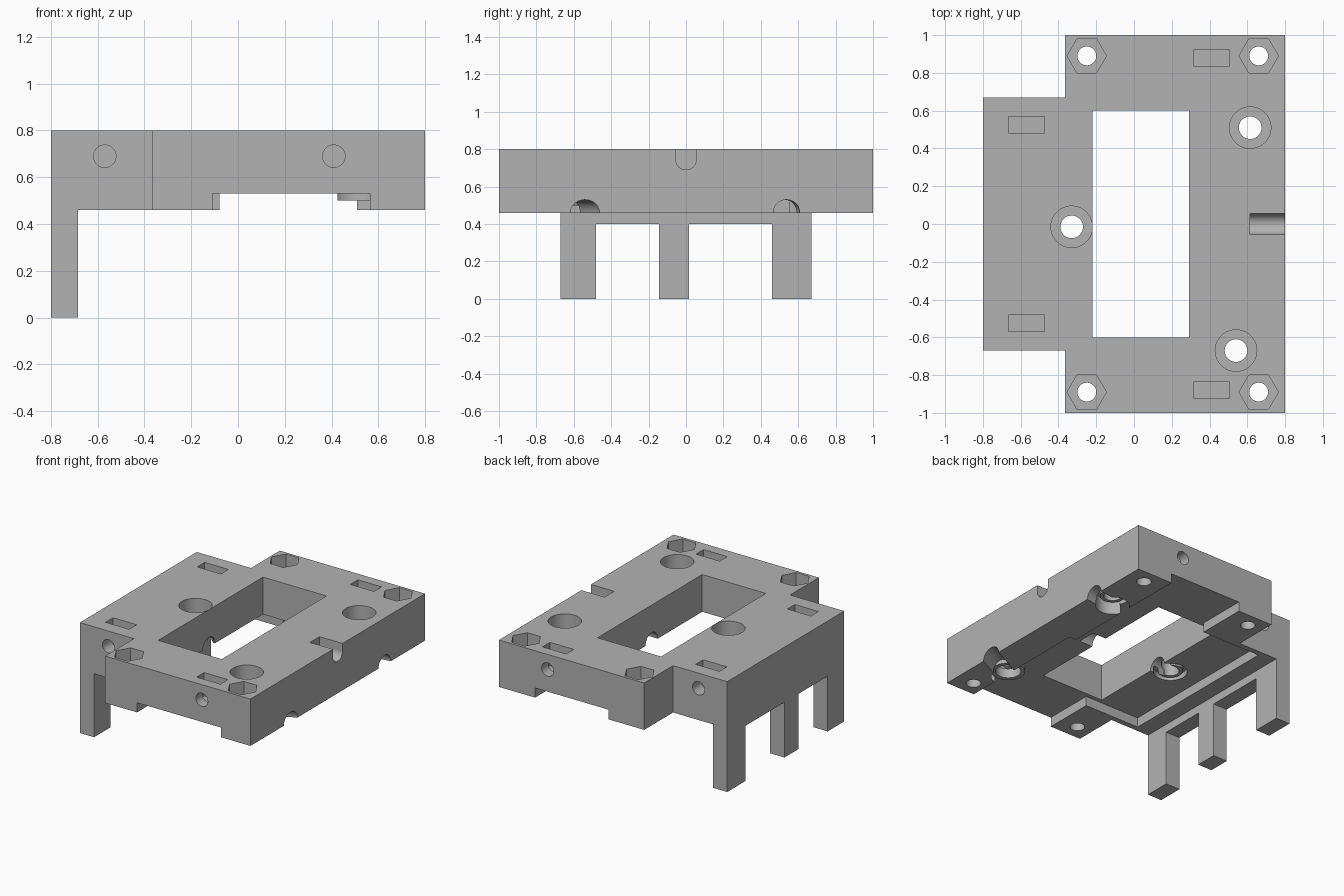
import bpy, bmesh, math
from mathutils import Vector, Matrix

old = bpy.data.objects.get("Cube")
if old:
    bpy.data.objects.remove(old, do_unlink=True)

grey = bpy.data.materials.new("plain grey")
grey.use_nodes = True
GREY = (0.45, 0.45, 0.45, 1)
grey.diffuse_color = GREY
grey.node_tree.nodes["Principled BSDF"].inputs["Base Color"].default_value = GREY

TOP, BASE, FLOOR = 0.80, 0.46, 0.53


def to_object(bm, name):
    mesh = bpy.data.meshes.new(name)
    bmesh.ops.recalc_face_normals(bm, faces=bm.faces)
    bm.to_mesh(mesh)
    bm.free()
    mesh.materials.append(grey)
    ob = bpy.data.objects.new(name, mesh)
    bpy.context.collection.objects.link(ob)
    return ob


def box(name, x, y, z):
    bm = bmesh.new()
    size = Vector((x[1] - x[0], y[1] - y[0], z[1] - z[0]))
    mid = Vector((sum(x) / 2, sum(y) / 2, sum(z) / 2))
    bmesh.ops.create_cube(bm, size=1, matrix=Matrix.Translation(mid) @ Matrix.Diagonal(size).to_4x4())
    return to_object(bm, name)


def rod(name, a, b, radius, sides=40):
    a, b = Vector(a), Vector(b)
    bm = bmesh.new()
    turn = (b - a).to_track_quat('Z', 'Y').to_matrix().to_4x4()
    bmesh.ops.create_cone(bm, cap_ends=True, segments=sides, radius1=radius, radius2=radius,
                          depth=(b - a).length, matrix=Matrix.Translation((a + b) / 2) @ turn)
    return to_object(bm, name)


def hexagon(name, x, y, z0, z1, radius):
    # corners point along x
    ob = rod(name, (0, 0, z0), (0, 0, z1), radius, 6)
    first = ob.data.vertices[0].co
    ob.data.transform(Matrix.Rotation(-math.atan2(first.y, first.x), 4, 'Z'))
    ob.data.transform(Matrix.Translation((x, y, 0)))
    return ob


def combine(target, tool, operation='DIFFERENCE'):
    mod = target.modifiers.new("cut", 'BOOLEAN')
    mod.operation, mod.solver, mod.object = operation, 'EXACT', tool
    bpy.context.view_layer.update()
    graph = bpy.context.evaluated_depsgraph_get()
    mesh = bpy.data.meshes.new_from_object(target.evaluated_get(graph))
    target.modifiers.remove(mod)
    target.data = mesh
    bpy.data.objects.remove(tool, do_unlink=True)


# Main plate with the side extension
body = box("mount_plate", (-0.365, 0.8), (-1, 1), (BASE, TOP))
combine(body, box("side_extension", (-0.8, -0.2), (-0.67, 0.67), (BASE, TOP)), 'UNION')

# Underside recess, open at the front and back edges
combine(body, box("recess", (-0.56, 0.51), (-0.63, 0.63), (0.3, FLOOR)))
combine(body, box("front_slot", (-0.11, 0.565), (-1.1, 0), (0.3, FLOOR)))
combine(body, box("back_slot", (-0.08, 0.51), (0, 1.1), (0.3, FLOOR)))

# Central window
combine(body, box("window", (-0.22, 0.29), (-0.6, 0.6), (0.2, 1)))

# Hex nut pockets with through holes
for x in (-0.25, 0.66):
    for y in (-0.89, 0.89):
        combine(body, hexagon("nut_pocket", x, y, 0.63, 0.9, 0.104))
        combine(body, rod("bolt_hole", (x, y, 0.2), (x, y, 1), 0.05))

# Side screw holes with their rectangular nut slots
for x, y, edge in ((-0.57, 0.525, 0.67), (0.41, 0.88, 1)):
    for s in (-1, 1):
        combine(body, rod("screw_hole", (x, s * (edge + 0.1), 0.69), (x, s * (edge - 0.25), 0.69), 0.048))
        ys = sorted((s * (y - 0.043), s * (y + 0.043)))
        combine(body, box("nut_slot", (x - 0.095, x + 0.095), ys, (0.63, 0.9)))

# Channels under the plate leading to the adjuster holes
channels = (((0.95, -0.465, BASE), (0.54, -0.67, BASE)),
            ((0.95, 0.56, BASE), (0.615, 0.51, BASE)),
            ((0.4, -0.02, FLOOR), (-0.33, -0.02, FLOOR)))
for a, b in channels:
    combine(body, rod("channel", a, b, 0.07))

# Adjuster holes: counterbore above, ring groove below
for x, y in ((0.615, 0.51), (0.54, -0.67), (-0.33, -0.015)):
    combine(body, rod("seat", (x, y, 0.3), (x, y, FLOOR + 0.005), 0.114))
    combine(body, rod("counterbore", (x, y, 0.64), (x, y, 0.9), 0.11))
    ring = rod("ring_groove", (x, y, 0.5), (x, y, 0.57), 0.114)
    combine(ring, rod("ring_core", (x, y, 0.4), (x, y, 0.7), 0.085))
    combine(body, ring)
    combine(body, rod("adjuster_hole", (x, y, 0.2), (x, y, 1), 0.06))

# Round-bottomed cable notch in the side edge
combine(body, box("notch", (0.615, 0.9), (-0.055, 0.055), (0.745, 0.9)))
combine(body, rod("notch_round", (0.615, 0, 0.745), (0.9, 0, 0.745), 0.055))

# Legs and the bar that joins them
LEG_X = (-0.8, -0.685)
for name, y in (("front_leg", (-0.67, -0.48)), ("middle_leg", (-0.145, 0.015)), ("back_leg", (0.46, 0.67))):
    box(name, LEG_X, y, (0, BASE))
for name, y in (("front_bar", (-0.48, -0.145)), ("back_bar", (0.015, 0.46))):
    box(name, LEG_X, y, (0.40, BASE))

# Smooth round walls, keep edges sharp
bpy.ops.object.select_all(action='DESELECT')
body.select_set(True)
bpy.context.view_layer.objects.active = body
bpy.ops.object.shade_smooth_by_angle(angle=math.radians(25))
